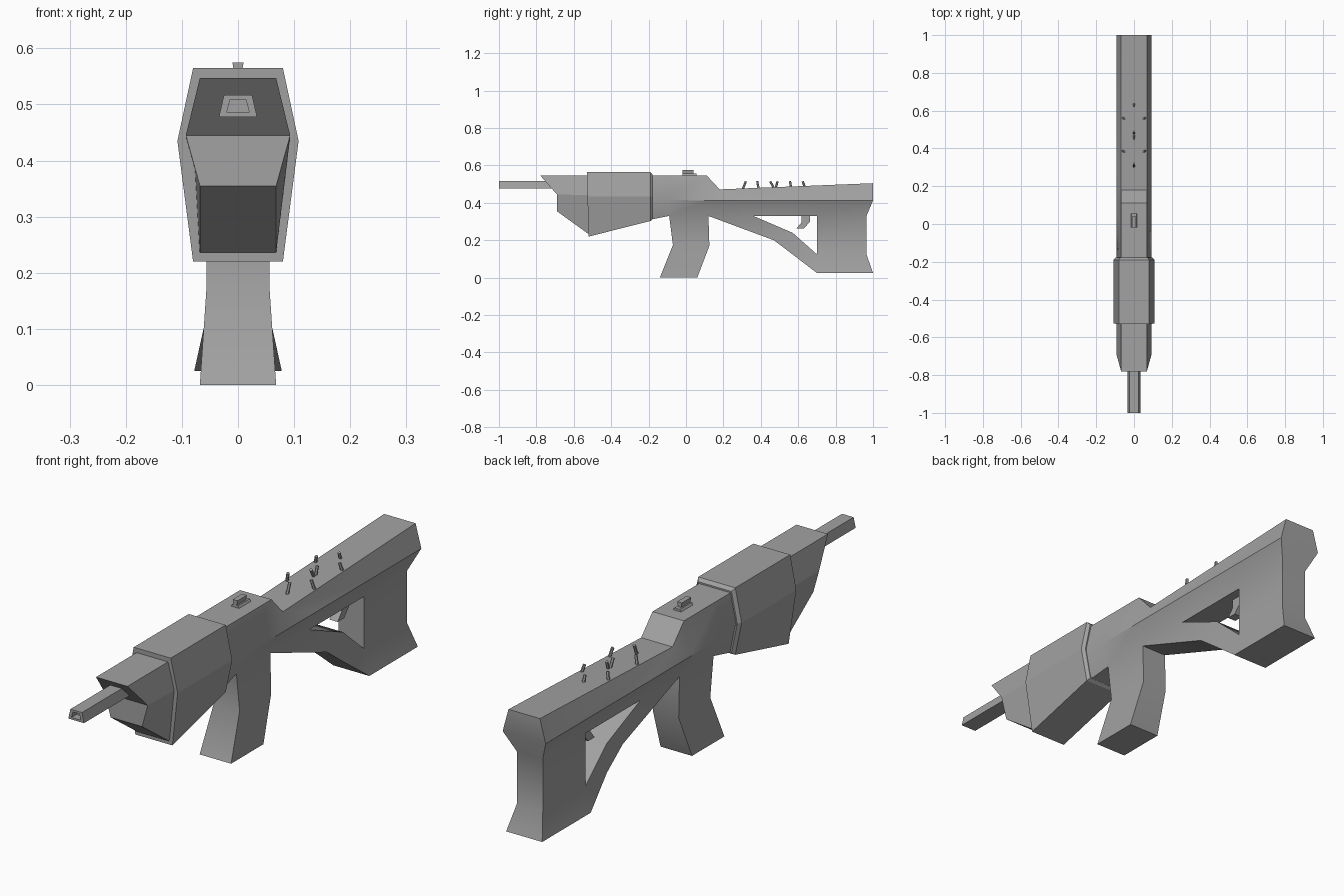
import bpy, bmesh, math
from mathutils import Vector

cube = bpy.data.objects.get("Cube")
if cube:
    bpy.data.objects.remove(cube, do_unlink=True)

grey = bpy.data.materials.new("plain grey")
grey.use_nodes = True
tone = (0.36, 0.36, 0.36, 1)
grey.diffuse_color = tone
grey.node_tree.nodes["Principled BSDF"].inputs["Base Color"].default_value = tone


def finish(name, bm, angle):
    bmesh.ops.recalc_face_normals(bm, faces=bm.faces)
    mesh = bpy.data.meshes.new(name)
    bm.to_mesh(mesh)
    bm.free()
    mesh.materials.append(grey)
    obj = bpy.data.objects.new(name, mesh)
    bpy.context.collection.objects.link(obj)
    bpy.ops.object.select_all(action='DESELECT')
    obj.select_set(True)
    bpy.context.view_layer.objects.active = obj
    bpy.ops.object.shade_smooth_by_angle(angle=math.radians(angle))
    return obj


def mirrored_solid(name, points, faces, angle=15):
    """Side outline of (y, z, half width) points, mirrored in x and closed along its rim."""
    bm = bmesh.new()
    left = {k: bm.verts.new((w, y, z)) for k, (y, z, w) in points.items()}
    right = {k: bm.verts.new((-w, y, z)) for k, (y, z, w) in points.items()}
    edges = set()
    for f in faces:
        bm.faces.new([left[k] for k in f])
        bm.faces.new([right[k] for k in reversed(f)])
        edges |= set(zip(f, f[1:] + f[0]))
    for a, b in edges:
        if (b, a) not in edges:
            bm.faces.new((left[b], left[a], right[a], right[b]))
    return finish(name, bm, angle)


TOP, MID, LOW, FLARE = 0.068, 0.093, 0.056, 0.078

# Receiver, grip and skeleton stock as one continuous shell
mirrored_solid("receiver_grip_and_stock", {
    # roof line
    'w': (-.2, .547, TOP), 'r': (-.1, .547, TOP), 'a': (.11, .547, TOP),
    'b': (.18, .472, TOP), 'd': (1, .505, TOP),
    # widest line
    'W': (-.2, .435, MID), 'R': (-.1, .415, MID), 'A': (.12, .413, MID),
    'B': (.36, .413, MID), 'C': (.7, .413, MID), 'D': (1, .413, MID),
    # underside
    'X': (-.2, .308, TOP), 'Q': (-.09, .33, LOW), 'E': (.12, .33, LOW),
    'F': (.36, .33, LOW), 'G': (.7, .33, LOW), 'H': (.965, .33, LOW),
    # grip
    'T': (-.07, .175, LOW), 'S': (.125, .17, LOW), 'U': (-.14, 0, TOP), 'V': (.06, 0, TOP),
    # strut and butt
    'I': (.47, .2, LOW), 'J': (.57, .24, LOW), 'K': (.7, .125, LOW), 'P': (.569, .125, LOW),
    'L': (.965, .125, LOW), 'M': (.7, .025, FLARE), 'N': (1, .025, FLARE),
}, ["WRrw", "RAar", "ABba", "BCb", "CDdb", "XQRW", "QEAR", "EFBA", "FGCB", "GHDC",
    "TSEQ", "UVST", "IJFE", "PKJI", "MKP", "MNLK", "KLHG"], angle=30)

# Front block with overhanging roof and sloping chin
mirrored_solid("front_block", {
    'a': (-.78, .547, TOP), 'b': (-.69, .445, MID), 'c': (-.69, .355, TOP),
    'd': (-.525, .236, TOP), 'e': (-.2, .31, TOP), 'f': (-.2, .435, MID), 'g': (-.2, .547, TOP),
}, ["bfga", "cdefb"])

# Collar around the body, chamfered at the back
mirrored_solid("collar", {
    'a': (-.53, .565, .08), 'b': (-.527, .435, .108), 'c': (-.52, .22, .08),
    'd': (-.19, .565, .08), 'e': (-.19, .435, .108), 'f': (-.19, .303, .08),
    'g': (-.178, .553, .072), 'h': (-.178, .435, .097), 'i': (-.178, .312, .072),
}, ["beda", "cfeb", "ehgd", "fihe"])

# Trigger
mirrored_solid("trigger", {
    k: (y, z, .018) for k, y, z in [
        ('a', .617, .335), ('b', .617, .295), ('c', .59, .262),
        ('d', .63, .262), ('e', .663, .3), ('f', .663, .335)]
}, ["abef", "bcde"])


def trapezoid(bm, y, z0, w0, z1, w1):
    return [bm.verts.new((x, y, z)) for x, z in ((-w0, z0), (w0, z0), (w1, z1), (-w1, z1))]


def loft(name, sections):
    bm = bmesh.new()
    rings = [trapezoid(bm, *s) for s in sections]
    for p, q in zip(rings, rings[1:]):
        for i in range(4):
            j = (i + 1) % 4
            bm.faces.new((p[i], p[j], q[j], q[i]))
    bm.faces.new(rings[0])
    bm.faces.new(rings[-1])
    return finish(name, bm, 15)


# Barrel with a recessed bore
outer, bore = (.478, .034, .517, .025), (.486, .020, .509, .014)
loft("barrel", [(-.6, *outer), (-1, *outer), (-1, *bore), (-.97, *bore)])

# Sight: foot and flared rail
foot, rail = (.54, .021, .556, .012), (.552, .006, .575, .010)
loft("sight_foot", [(-.018, *foot), (.055, *foot)])
loft("sight_rail", [(-.018, *rail), (.04, *rail)])


# Thin leaning pins on the stock roof
def pin(name, foot, tip, radius=.006):
    foot, tip = Vector(foot), Vector(tip)
    axis = tip - foot
    bm = bmesh.new()
    bmesh.ops.create_cone(bm, cap_ends=True, segments=6, radius1=radius,
                          radius2=radius, depth=axis.length)
    turn = axis.to_track_quat('Z', 'Y').to_matrix().to_4x4()
    bmesh.ops.transform(bm, matrix=turn, verts=bm.verts)
    bmesh.ops.translate(bm, vec=(foot + tip) / 2, verts=bm.verts)
    finish(name, bm, 30)


for i, (y0, y1) in enumerate([(.302, .32), (.475, .45), (.476, .49), (.64, .624)]):
    pin(f"centre_pin_{i + 1}", (0, y0, .47), (0, y1, .515))
for side, s in (("left", 1), ("right", -1)):
    for i, y in enumerate((.385, .56)):
        pin(f"{side}_pin_{i + 1}", (s * .062, y + .004, .47), (s * .05, y - .004, .515))
